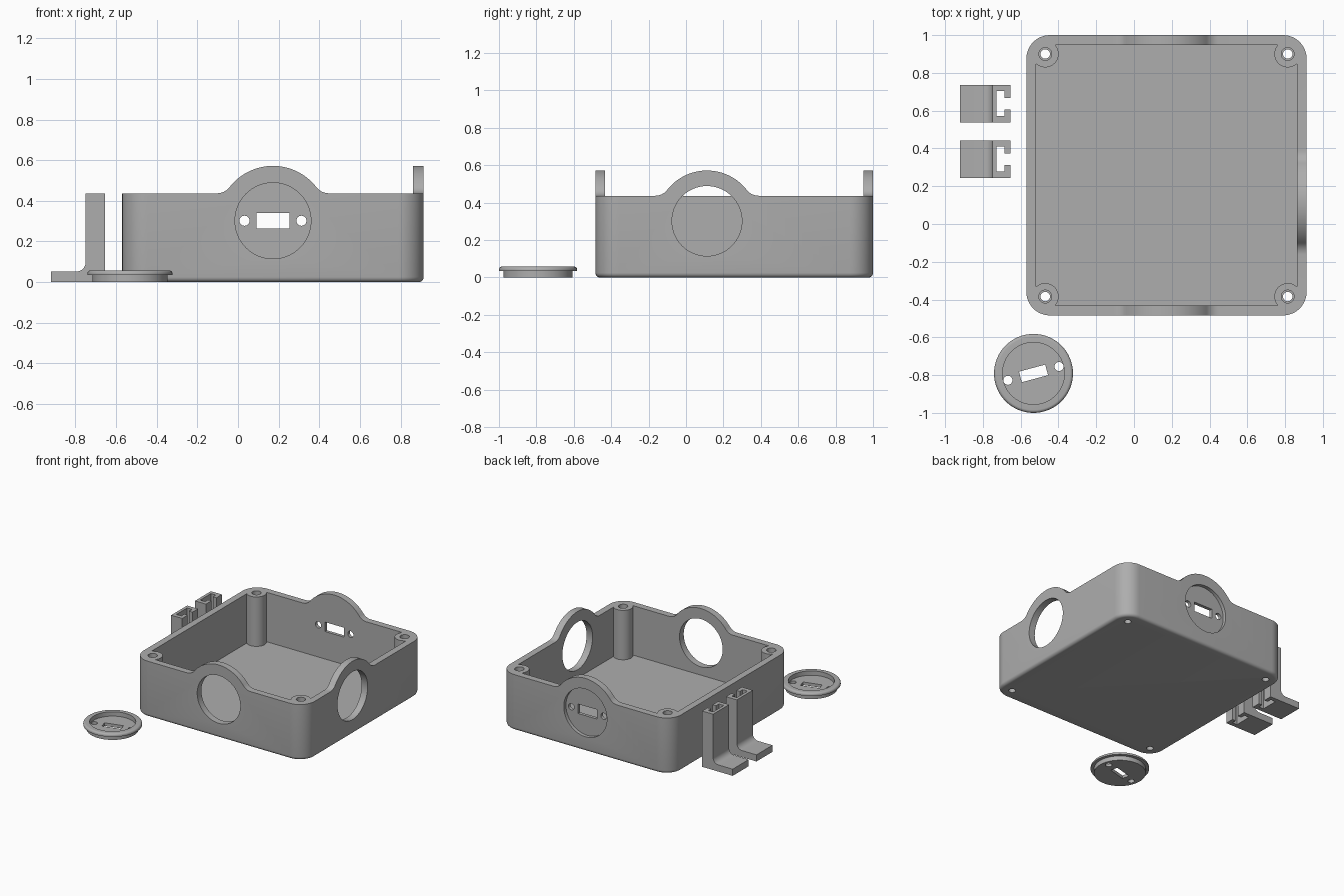
import bpy, bmesh, math
from mathutils import Matrix, Vector

if "Cube" in bpy.data.objects:
    bpy.data.objects.remove(bpy.data.objects["Cube"])

grey = bpy.data.materials.new("light grey plastic")
grey.diffuse_color = (0.42, 0.42, 0.42, 1)
grey.use_nodes = True
grey.node_tree.nodes["Principled BSDF"].inputs["Base Color"].default_value = grey.diffuse_color

CX, CY, H, R = 0.172, 0.258, 0.742, 0.125   # box centre, half size, corner radius
WALL, FLOOR, TOP = 0.052, 0.05, 0.437
HOLE_Z = 0.302


def arc(cx, cy, r, a0, a1, n):
    return [(cx + r * math.cos(math.radians(a0 + (a1 - a0) * i / n)),
             cy + r * math.sin(math.radians(a0 + (a1 - a0) * i / n))) for i in range(n + 1)]


def circle(cx, cy, r, n=64):
    return arc(cx, cy, r, 0, 360, n)[:-1]


def rect(x0, y0, x1, y1):
    return [(x0, y0), (x1, y0), (x1, y1), (x0, y1)]


def loft(name, rings):
    """Closed solid through equal-length rings of 3D points."""
    bm = bmesh.new()
    loops = [[bm.verts.new(p) for p in ring] for ring in rings]
    n = len(loops[0])
    for a, b in zip(loops, loops[1:]):
        for i in range(n):
            bm.faces.new((a[i], a[(i + 1) % n], b[(i + 1) % n], b[i]))
    bm.faces.new(loops[0][::-1])
    bm.faces.new(loops[-1])
    bmesh.ops.recalc_face_normals(bm, faces=bm.faces)
    me = bpy.data.meshes.new(name)
    bm.to_mesh(me)
    bm.free()
    me.materials.append(grey)
    ob = bpy.data.objects.new(name, me)
    bpy.context.collection.objects.link(ob)
    return ob


def prism(name, pts, d0, d1, matrix=Matrix()):
    """Profile in local xy, extruded along local z, then placed by matrix."""
    return loft(name, [[matrix @ Vector((x, y, d)) for x, y in pts] for d in (d0, d1)])


def combine(ob, other, op):
    mod = ob.modifiers.new("cut", 'BOOLEAN')
    mod.operation, mod.solver, mod.object = op, 'EXACT', other
    bpy.context.view_layer.update()
    me = bpy.data.meshes.new_from_object(ob.evaluated_get(bpy.context.evaluated_depsgraph_get()))
    ob.modifiers.clear()
    ob.data = me
    bpy.data.objects.remove(other)


def smooth(ob):
    bpy.ops.object.select_all(action='DESELECT')
    ob.select_set(True)
    bpy.context.view_layer.objects.active = ob
    bpy.ops.object.shade_smooth_by_angle(angle=math.radians(30))


def rounded_square(inset):
    c, pts = H - R, []
    for k, (sx, sy) in enumerate([(1, 1), (-1, 1), (-1, -1), (1, -1)]):
        pts += arc(CX + sx * c, CY + sy * c, R - inset, 90 * k, 90 * k + 90, 12)
    return pts


def wall_frame(x, y, angle):
    """Local x along the wall, local y up, local z pointing out of the box."""
    m = Matrix.Rotation(math.radians(angle), 4, 'Z') @ Matrix.Rotation(math.radians(90), 4, 'X')
    return Matrix.Translation((x, y, 0)) @ m


# Box shell with a rounded bottom edge
F = 0.025
rings = []
for i in range(6):
    t = math.radians(90 * i / 5)
    rings.append([(x, y, F - F * math.cos(t)) for x, y in rounded_square(F - F * math.sin(t))])
rings.append([(x, y, TOP) for x, y in rounded_square(0)])
box = loft("box_body", rings)

# Raised round humps on the front, right and back walls
front = wall_frame(CX, CY - H, 0)
right = wall_frame(CX + H, 0.112, 90)
back = wall_frame(CX, CY + H, 180)
HR, FR = 0.27, 0.08
dz = TOP + FR - HOLE_Z
dx = math.sqrt((HR + FR) ** 2 - dz ** 2)
ang = math.degrees(math.atan2(dz, dx))
hump = ([(-dx, 0.3), (dx, 0.3)]
        + arc(dx, TOP + FR, FR, 270, 180 + ang, 8)
        + arc(0, HOLE_Z, HR, ang, 180 - ang, 32)[1:-1]
        + arc(-dx, TOP + FR, FR, -ang, -90, 8))
for frame in (front, right, back):
    combine(box, prism("hump", hump, -0.08, 0, frame), 'UNION')

# Inner cavity, leaving round screw posts in the corners
c, w, br = H - 0.1, H - WALL, 0.071
a = math.degrees(math.acos((w - c) / br))
cavity = []
for k in range(4):
    rot = Matrix.Rotation(math.radians(90 * k), 2)
    for p in arc(c, c, br, -a, -270 + a, 14):
        q = rot @ Vector(p)
        cavity.append((CX + q.x, CY + q.y))
combine(box, prism("cavity", cavity, FLOOR, 0.8), 'DIFFERENCE')

# Screw holes through the posts, wider from the top
for sx in (-1, 1):
    for sy in (-1, 1):
        x, y = CX + sx * c, CY + sy * c
        combine(box, prism("hole", circle(x, y, 0.025, 24), -0.1, 0.8), 'DIFFERENCE')
        combine(box, prism("hole", circle(x, y, 0.034, 24), TOP - 0.1, 0.8), 'DIFFERENCE')

# Round openings at front and right; recessed connector panel at the back
for frame in (front, right):
    combine(box, prism("opening", circle(0, HOLE_Z, 0.187), -0.2, 0.1, frame), 'DIFFERENCE')
combine(box, prism("recess", circle(0, HOLE_Z, 0.187), -0.027, 0.1, back), 'DIFFERENCE')
slot = rect(-0.081, HOLE_Z - 0.037, 0.081, HOLE_Z + 0.037)
for pts in (slot, circle(-0.14, HOLE_Z, 0.025, 24), circle(0.14, HOLE_Z, 0.025, 24)):
    combine(box, prism("panel_cut", pts, -0.2, 0.1, back), 'DIFFERENCE')
smooth(box)

# Two L-shaped brackets with a vertical T-slot
side = ([(-0.92, 0), (-0.655, 0), (-0.655, TOP), (-0.75, TOP)]
        + arc(-0.795, 0.097, 0.045, 0, -90, 8) + [(-0.92, 0.052)])
for name, y in (("bracket_rear", 0.637), ("bracket_front", 0.343)):
    ob = prism(name, side, -0.099, 0.099, wall_frame(0, y, 0))
    tee = [(-0.727, y - 0.066), (-0.685, y - 0.066), (-0.685, y - 0.03), (-0.6, y - 0.03),
           (-0.6, y + 0.03), (-0.685, y + 0.03), (-0.685, y + 0.066), (-0.727, y + 0.066)]
    combine(ob, prism("tee", tee, -0.1, 0.6), 'DIFFERENCE')
    smooth(ob)

# Flanged round cap with a recessed floor, slot and two holes
PX, PY = -0.532, -0.791
profile = [(0.185, 0), (0.185, 0.035), (0.209, 0.035), (0.209, 0.042)]
profile += arc(0.193, 0.042, 0.016, 15, 90, 6)
cap = loft("round_cap", [[(x, y, z) for x, y in circle(PX, PY, r)] for r, z in profile])
combine(cap, prism("well", circle(PX, PY, 0.164), 0.024, 0.2), 'DIFFERENCE')
turn = Matrix.Translation((PX, PY, 0)) @ Matrix.Rotation(math.radians(15), 4, 'Z')
for pts in (rect(-0.072, -0.029, 0.072, 0.029), circle(-0.14, 0, 0.024, 24), circle(0.14, 0, 0.024, 24)):
    combine(cap, prism("cap_cut", pts, -0.1, 0.2, turn), 'DIFFERENCE')
smooth(cap)
